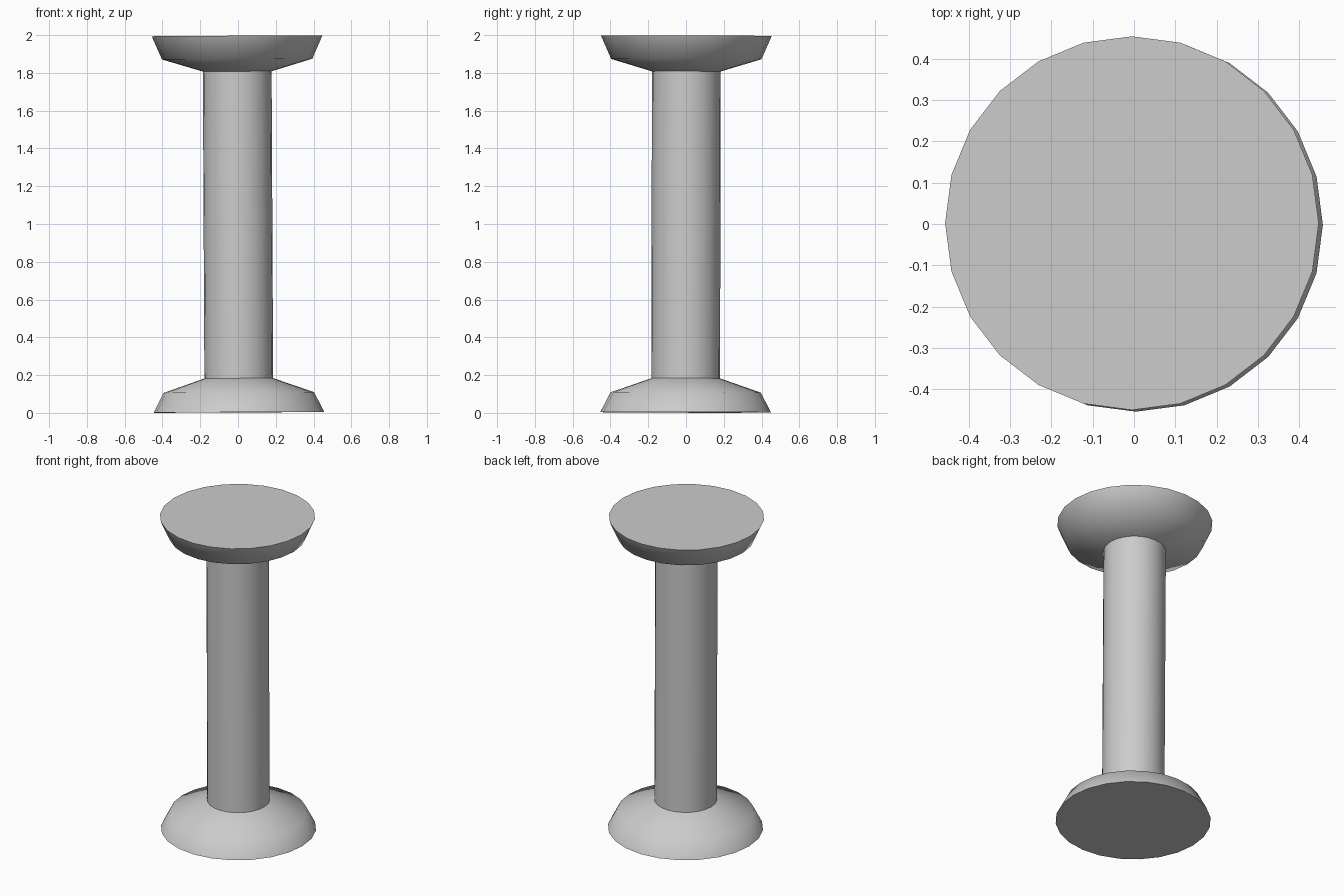
import bpy, bmesh, math
from mathutils import Matrix

if "Cube" in bpy.data.objects:
    bpy.data.objects.remove(bpy.data.objects["Cube"])

SIDES = 24
# the whole column leans very slightly
LEAN = Matrix.Translation((0, 0, 0.998)) @ Matrix.Rotation(-0.005, 4, 'Y') @ Matrix.Rotation(-0.002, 4, 'X')


def lathe(name, profile, cap_bottom=False, cap_top=False):
    """Revolve (radius, height) points, heights measured from the column's middle."""
    bm = bmesh.new()
    rings = []
    for r, z in profile:
        rings.append([bm.verts.new((r * math.cos(2 * math.pi * i / SIDES),
                                    r * math.sin(2 * math.pi * i / SIDES), z))
                      for i in range(SIDES)])
    for a, b in zip(rings, rings[1:]):
        for i in range(SIDES):
            j = (i + 1) % SIDES
            bm.faces.new((a[i], a[j], b[j], b[i]))
    if cap_bottom:
        bm.faces.new(rings[0][::-1])
    if cap_top:
        bm.faces.new(rings[-1])
    mesh = bpy.data.meshes.new(name)
    bm.transform(LEAN)
    bm.to_mesh(mesh)
    bm.free()
    obj = bpy.data.objects.new(name, mesh)
    bpy.context.collection.objects.link(obj)
    bpy.ops.object.select_all(action='DESELECT')
    obj.select_set(True)
    bpy.context.view_layer.objects.active = obj
    bpy.ops.object.shade_smooth_by_angle(angle=math.radians(50))
    return obj


# flared foot, plain shaft, mirrored flared head
flare = [(0.452, -0.995), (0.398, -0.89), (0.182, -0.815)]
head = [(0.182, 0.81), (0.398, 0.875), (0.452, 0.998)]
lathe("column_base", flare, cap_bottom=True)
lathe("column_shaft", [flare[-1], head[0]])
lathe("column_capital", head, cap_top=True)
